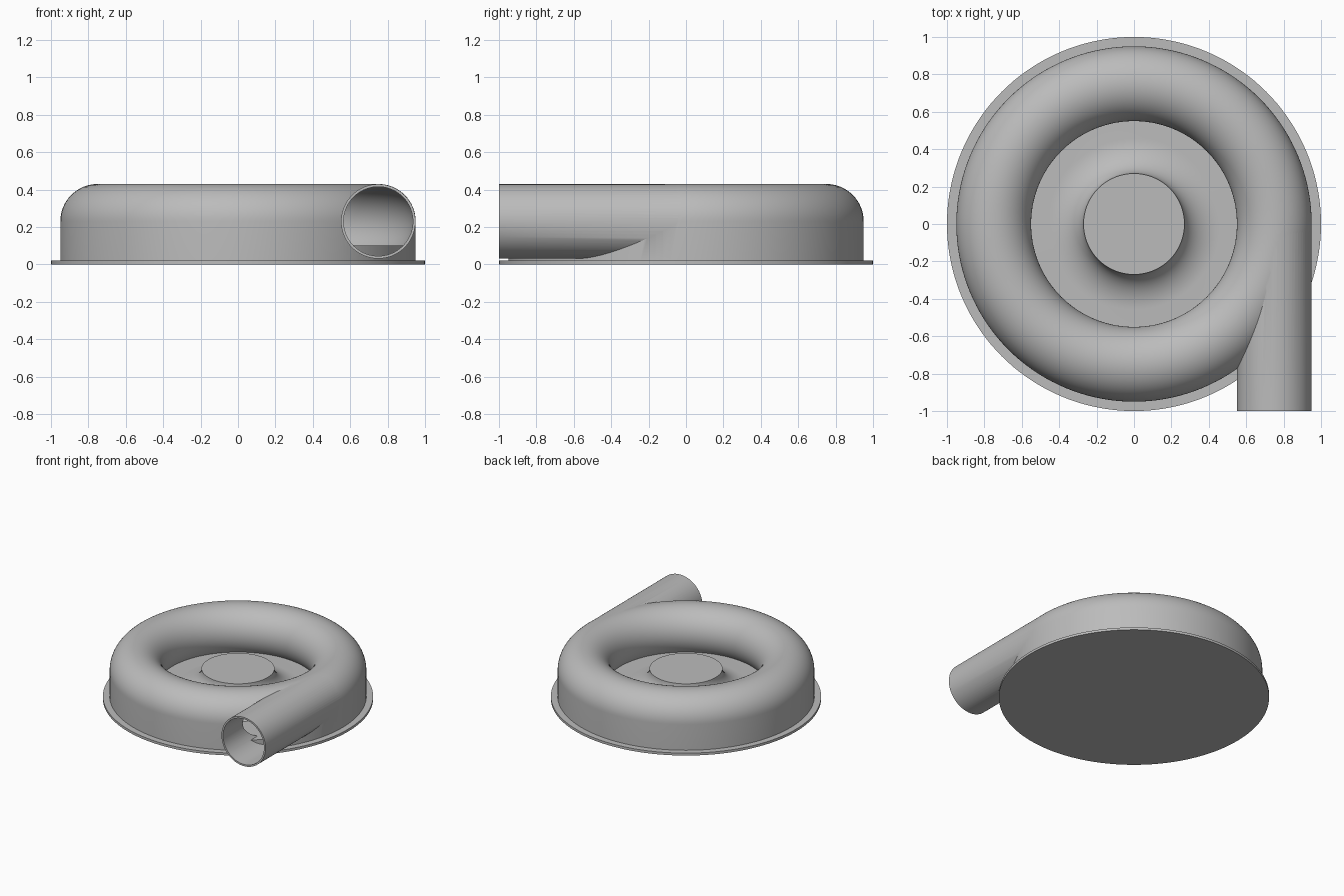
import bpy, bmesh, math
from math import sin, cos, pi, radians

if "Cube" in bpy.data.objects:
    bpy.data.objects.remove(bpy.data.objects["Cube"], do_unlink=True)

SEG = 144
RING, TUBE, BORE, MID = 0.75, 0.20, 0.186, 0.23   # scroll radius, tube radii, tube height
FLOOR, PLATE = 0.10, 0.02

grey = bpy.data.materials.new("light_grey")
grey.use_nodes = True
grey.diffuse_color = (0.5, 0.5, 0.5, 1)
grey.node_tree.nodes["Principled BSDF"].inputs["Base Color"].default_value = (0.5, 0.5, 0.5, 1)


def add(name, bm):
    bmesh.ops.recalc_face_normals(bm, faces=bm.faces)
    me = bpy.data.meshes.new(name)
    bm.to_mesh(me)
    bm.free()
    me.materials.append(grey)
    ob = bpy.data.objects.new(name, me)
    bpy.context.collection.objects.link(ob)
    return ob


def lathe(name, profile):
    """Spin a closed (radius, height) outline around the z axis."""
    bm = bmesh.new()
    rings = []
    for r, z in profile:
        if r < 1e-6:
            rings.append([bm.verts.new((0, 0, z))] * SEG)
        else:
            rings.append([bm.verts.new((r * cos(2 * pi * i / SEG), r * sin(2 * pi * i / SEG), z))
                          for i in range(SEG)])
    for a, b in zip(rings, rings[1:] + rings[:1]):
        for i in range(SEG):
            j = (i + 1) % SEG
            corners = list(dict.fromkeys((a[i], a[j], b[j], b[i])))
            if len(corners) > 2:
                bm.faces.new(corners)
    return add(name, bm)


def tube_arc(radius, start, end, n=40):
    return [(RING + radius * cos(start + (end - start) * i / n),
             MID + radius * sin(start + (end - start) * i / n)) for i in range(n + 1)]


def rod(name, radius, y0, y1):
    """Cylinder along y through the outlet centre."""
    bm = bmesh.new()
    bmesh.ops.create_cone(bm, cap_ends=True, segments=72, radius1=radius, radius2=radius, depth=y1 - y0)
    for v in bm.verts:
        x, y, z = v.co
        v.co = (RING + x, (y0 + y1) / 2 + z, MID + y)
    return add(name, bm)


def combine(target, tool, operation):
    mod = target.modifiers.new(operation.lower(), "BOOLEAN")
    mod.operation, mod.object, mod.solver = operation, tool, "EXACT"
    deps = bpy.context.evaluated_depsgraph_get()
    deps.update()
    mesh = bpy.data.meshes.new_from_object(target.evaluated_get(deps))
    target.modifiers.clear()
    target.data = mesh
    bpy.data.objects.remove(tool, do_unlink=True)


# Scroll housing: rounded ring standing on a straight outer skirt
dip = math.asin((MID - FLOOR) / TUBE)
housing = lathe("scroll_housing",
                tube_arc(TUBE, pi + dip, 0) + [(0.95, 0.01), (RING - TUBE * cos(dip), 0.01)])

# Outlet pipe leaving tangentially, then the hollow passage through both
combine(housing, rod("outlet_pipe", 0.199, -1.0, 0.02), "UNION")
dip = math.asin((MID - FLOOR) / BORE)
combine(housing, lathe("passage_cutter", tube_arc(BORE, pi + dip, -dip)), "DIFFERENCE")
combine(housing, rod("bore_cutter", 0.185, -1.1, 0.02), "DIFFERENCE")

# Raised floor with the flared hub in the middle
HUB_R, FLARE_R, HUB_Z = 0.27, 0.46, 0.245
flare = [(FLARE_R - (FLARE_R - HUB_R) * cos(a), HUB_Z - (HUB_Z - FLOOR) * sin(a))
         for a in (radians(90) * i / 16 for i in range(17))]
hub = lathe("floor_and_hub", [(0, HUB_Z)] + flare + [(0.948, FLOOR), (0.948, 0.01), (0, 0.01)])

# Thin base flange
flange = lathe("base_flange", [(0, PLATE), (1, PLATE), (1, 0), (0, 0)])

for ob in (housing, hub, flange):
    bpy.ops.object.select_all(action="DESELECT")
    ob.select_set(True)
    bpy.context.view_layer.objects.active = ob
    bpy.ops.object.shade_smooth_by_angle(angle=radians(30))
